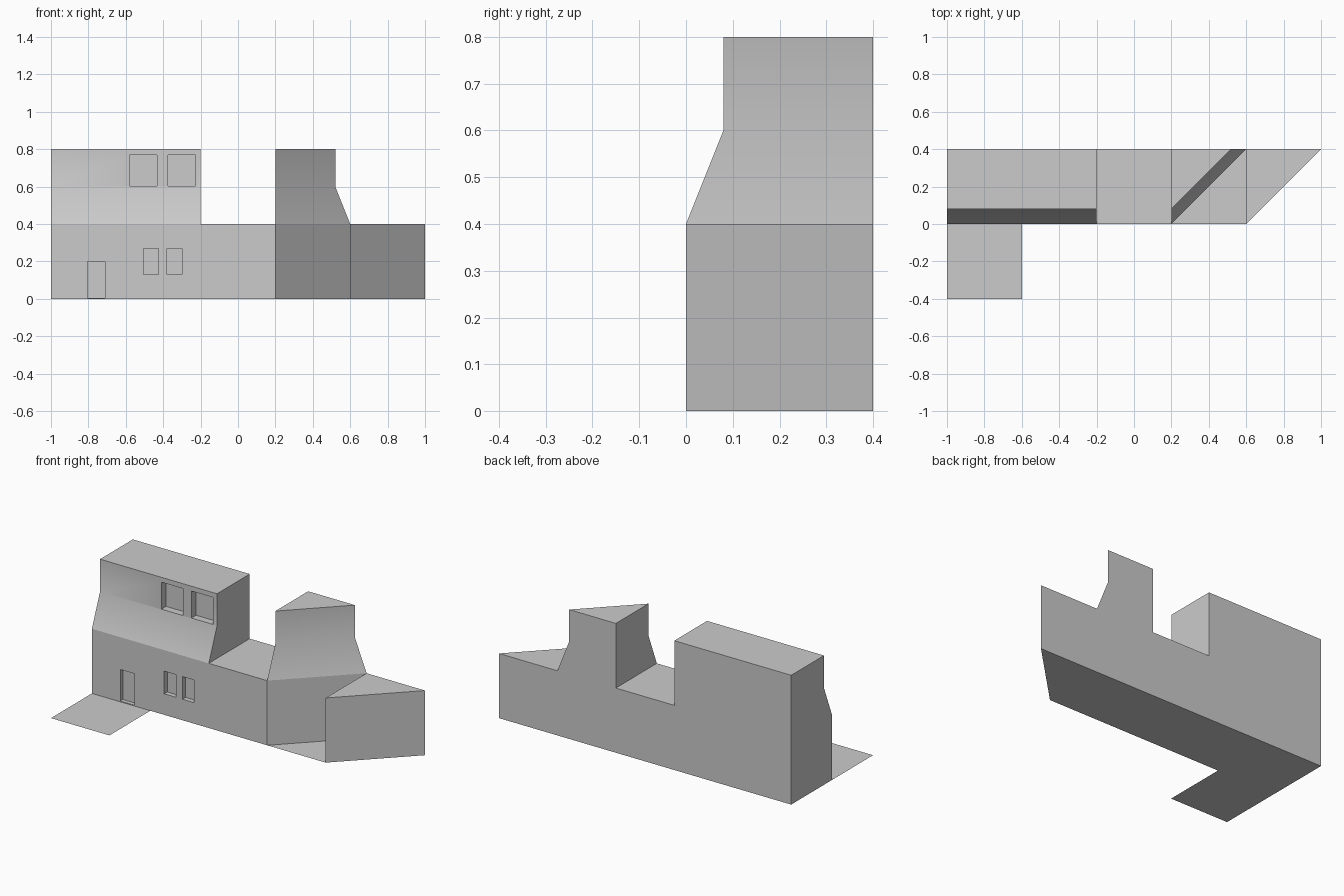
import bpy, bmesh

if "Cube" in bpy.data.objects:
    bpy.data.objects.remove(bpy.data.objects["Cube"])


def loft(name, footprints):
    """Solid from stacked footprints: [(z, [(x, y), ...]), ...]; one footprint gives a flat sheet."""
    bm = bmesh.new()
    rings = [[bm.verts.new((x, y, z)) for x, y in pts] for z, pts in footprints]
    bm.faces.new(rings[-1])
    if len(rings) > 1:
        bm.faces.new(rings[0][::-1])
    for lo, hi in zip(rings, rings[1:]):
        n = len(lo)
        for i in range(n):
            j = (i + 1) % n
            bm.faces.new((lo[i], lo[j], hi[j], hi[i]))
    mesh = bpy.data.meshes.new(name)
    bm.to_mesh(mesh)
    bm.free()
    obj = bpy.data.objects.new(name, mesh)
    bpy.context.collection.objects.link(obj)
    return obj


def rect(x0, x1, y0, y1):
    return [(x0, y0), (x1, y0), (x1, y1), (x0, y1)]


def activate(obj):
    bpy.ops.object.select_all(action='DESELECT')
    obj.select_set(True)
    bpy.context.view_layer.objects.active = obj


def recess(obj, x0, x1, z0, z1, wall_y, depth):
    """Cut a rectangular niche into the front wall."""
    box = rect(x0, x1, wall_y - 0.1, wall_y + depth)
    cutter = loft("opening_cutter", [(z0, box), (z1, box)])
    cutter.hide_render = True
    mod = obj.modifiers.new("opening", 'BOOLEAN')
    mod.operation = 'DIFFERENCE'
    mod.solver = 'EXACT'
    mod.object = cutter
    activate(obj)
    bpy.ops.object.modifier_apply(modifier=mod.name)
    bpy.data.objects.remove(cutter, do_unlink=True)


def soften(obj):
    activate(obj)
    bpy.ops.object.shade_smooth_by_angle(angle=0.52)


# Ground storey with a diagonal right wall
storey = [(-1, 0), (0.2, 0), (0.6, 0.4), (-1, 0.4)]
ground_storey = loft("ground_storey", [(0, storey), (0.4, storey)])

# Door and ground floor windows
recess(ground_storey, -0.805, -0.71, 0.005, 0.2, 0, 0.025)
for x in (-0.505, -0.38):
    recess(ground_storey, x, x + 0.08, 0.13, 0.27, 0, 0.03)

# Upper storeys share a profile leaning back, then rising straight
setbacks = [(0.4, 0), (0.6, 0.08), (0.8, 0.08)]
upper_storey = loft("upper_storey",
                    [(z, rect(-1, -0.2, s, 0.4)) for z, s in setbacks])
for x in (-0.58, -0.375):
    recess(upper_storey, x, x + 0.147, 0.603, 0.77, 0.08, 0.045)
soften(upper_storey)

# Triangular tower over the diagonal wall
tower = loft("corner_tower",
             [(z, [(0.2, s), (0.6 - s, 0.4), (0.2, 0.4)]) for z, s in setbacks])
soften(tower)

# Low triangular annex at the right end
annex = [(0.6, 0), (1, 0.4), (0.6, 0.4)]
loft("triangular_annex", [(0, annex), (0.4, annex)])

# Flat paving: terrace by the door and triangular court
loft("front_terrace", [(0, rect(-1, -0.6, -0.4, 0))])
loft("court_floor", [(0, [(0.2, 0), (0.6, 0), (0.6, 0.4)])])
